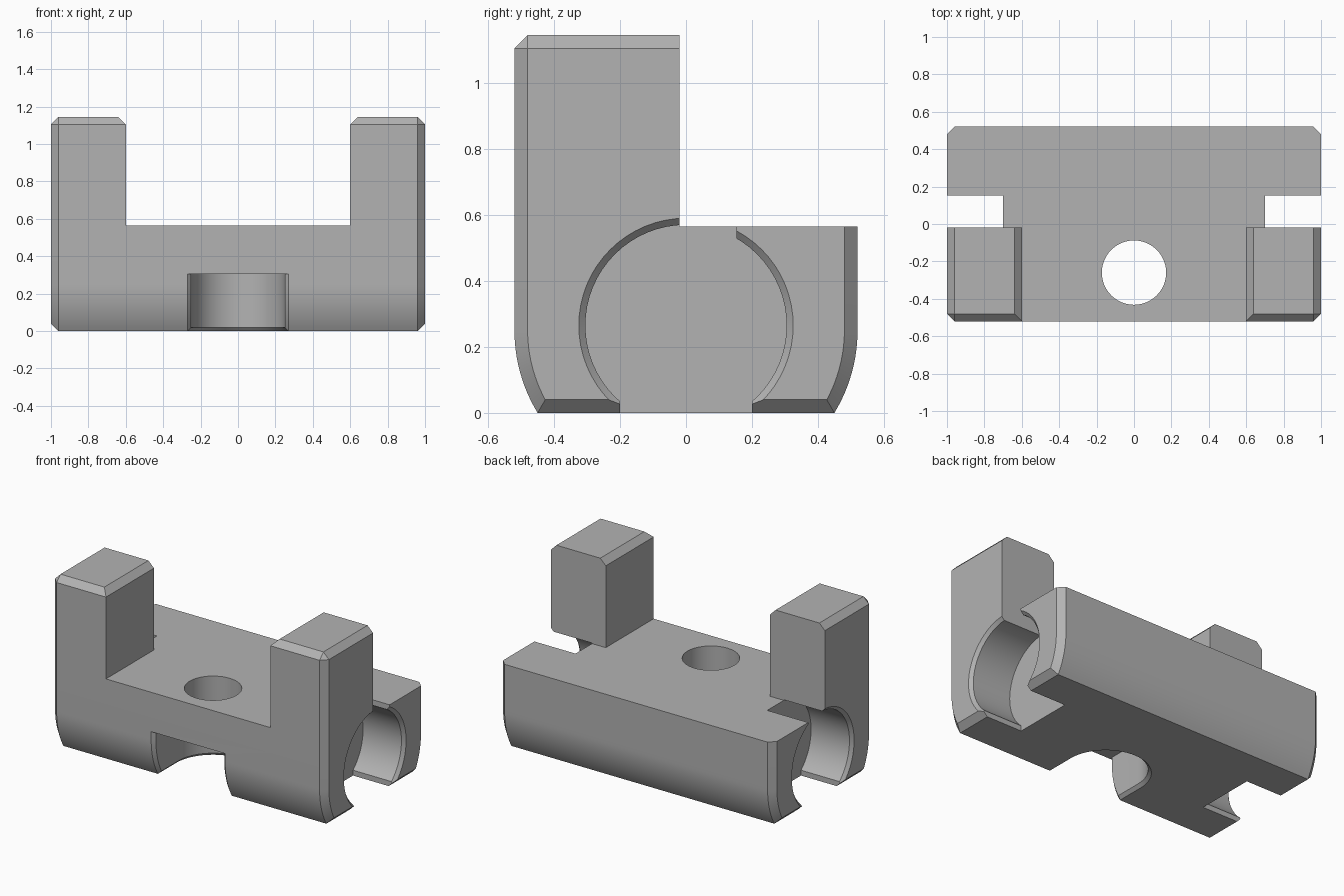
import bpy
import bmesh
from math import sin, cos, pi, sqrt, radians

cube = bpy.data.objects.get("Cube")
if cube:
    bpy.data.objects.remove(cube, do_unlink=True)

W, D, H = 1.0, 0.52, 0.565      # half width, half depth, block height
CH = 0.04                       # outer chamfer
BORE_Z, BORE_R = 0.265, 0.305   # side pockets
HOLE_Y = -0.26                  # screw hole centre


def loft(name, rings):
    """Closed solid through a list of rings with equal point counts."""
    bm = bmesh.new()
    loops = [[bm.verts.new(p) for p in ring] for ring in rings]
    n = len(loops[0])
    for a, b in zip(loops, loops[1:]):
        for i in range(n):
            j = (i + 1) % n
            bm.faces.new((a[i], a[j], b[j], b[i]))
    bm.faces.new(loops[0])
    bm.faces.new(loops[-1])
    bmesh.ops.remove_doubles(bm, verts=bm.verts, dist=1e-5)
    bmesh.ops.recalc_face_normals(bm, faces=bm.faces)
    mesh = bpy.data.meshes.new(name)
    bm.to_mesh(mesh)
    bm.free()
    obj = bpy.data.objects.new(name, mesh)
    bpy.context.collection.objects.link(obj)
    return obj


def box(name, x0, x1, y0, y1, z0, z1):
    rect = [(x0, y0), (x1, y0), (x1, y1), (x0, y1)]
    return loft(name, [[(x, y, z) for x, y in rect] for z in (z0, z1)])


def combine(target, tool, operation="DIFFERENCE"):
    """Bake a boolean into the target and discard the tool."""
    tool.hide_render = True
    mod = target.modifiers.new("bool", "BOOLEAN")
    mod.operation, mod.solver, mod.object = operation, "EXACT", tool
    deps = bpy.context.evaluated_depsgraph_get()
    baked = bpy.data.meshes.new_from_object(target.evaluated_get(deps))
    target.modifiers.clear()
    target.data = baked
    bpy.data.objects.remove(tool, do_unlink=True)


def side_curve(inset, z0, steps=12):
    """Half profile (y, z) from the rounded foot up to the straight wall."""
    r, zc = 0.48 - inset, 0.25
    zs = [z0 + (zc - z0) * i / steps for i in range(steps + 1)]
    return [(D - inset - r + sqrt(r * r - (z - zc) ** 2), z) for z in zs]


def block_ring(x, inset):
    half = side_curve(inset, inset) + [(D - inset, H)]
    return [(x, y, z) for y, z in half] + [(x, -y, z) for y, z in reversed(half)]


def x_circle(x, r, n=64):
    return [(x, r * cos(2 * pi * i / n), BORE_Z + r * sin(2 * pi * i / n)) for i in range(n)]


def u_ring(r, z, n=32):
    """Half circle at the back, straight walls running out of the front."""
    arc = [(r * cos(pi * i / n), HOLE_Y + r * sin(pi * i / n), z) for i in range(n + 1)]
    return arc + [(-r, -0.7, z), (r, -0.7, z)]


# Main block with chamfered ends
body = loft("clamp_block", [block_ring(-W, CH), block_ring(CH - W, 0),
                            block_ring(W - CH, 0), block_ring(W, CH)])

# Two upright posts with chamfered tops
for s in (-1, 1):
    low = [(0.6, -D), (W - CH, -D), (W, CH - D), (W, -0.02), (0.6, -0.02)]
    top = [(0.64, CH - D), (W - CH, CH - D), (W - CH, CH - D), (W - CH, -0.02), (0.64, -0.02)]
    rings = [[(s * x, y, z) for x, y in pts]
             for pts, z in ((low, 0.4), (low, 1.105), (top, 1.145))]
    combine(body, loft("post", rings), "UNION")

# Side pockets: chamfered bore, lower slot and upper slot
for s in (-1, 1):
    rings = [x_circle(s * x, r) for x, r in
             ((0.7, BORE_R), (0.98, BORE_R), (W, BORE_R + 0.02), (1.1, BORE_R + 0.12))]
    combine(body, loft("bore", rings))
    x0, x1 = sorted((s * 0.7, s * 1.1))
    combine(body, box("lower_slot", x0, x1, -0.2, 0.2, -0.1, BORE_Z))
    combine(body, box("upper_slot", x0, x1, -0.02, 0.153, BORE_Z, 0.7))

# Front recess, open below and to the front, with chamfered rim
combine(body, loft("recess", [u_ring(0.27 + 0.08, -0.08), u_ring(0.27, 0),
                              u_ring(0.25, 0.02), u_ring(0.25, 0.305)]))
rim = [(-y, z) for y, z in side_curve(0, 0)]
rim = [(rim[0][0], -0.01)] + rim + [(-D, 0.305)]
combine(body, loft("recess_rim", [[(-0.28, y - 0.01, z), (0.28, y - 0.01, z),
                                   (0.25, y + 0.02, z), (-0.25, y + 0.02, z)] for y, z in rim]))

# Vertical screw hole
combine(body, loft("screw_hole", [[(0.172 * cos(2 * pi * i / 48), HOLE_Y + 0.172 * sin(2 * pi * i / 48), z)
                                   for i in range(48)] for z in (0.2, 0.7)]))

# Plain grey finish
grey = bpy.data.materials.new("plain_grey")
grey.use_nodes = True
colour = (0.45, 0.45, 0.45, 1)
grey.diffuse_color = colour
grey.node_tree.nodes["Principled BSDF"].inputs["Base Color"].default_value = colour
body.data.materials.clear()
body.data.materials.append(grey)
for face in body.data.polygons:
    face.material_index = 0

# Smooth curves, sharp edges
bpy.ops.object.select_all(action="DESELECT")
body.select_set(True)
bpy.context.view_layer.objects.active = body
bpy.ops.object.shade_smooth_by_angle(angle=radians(25))
